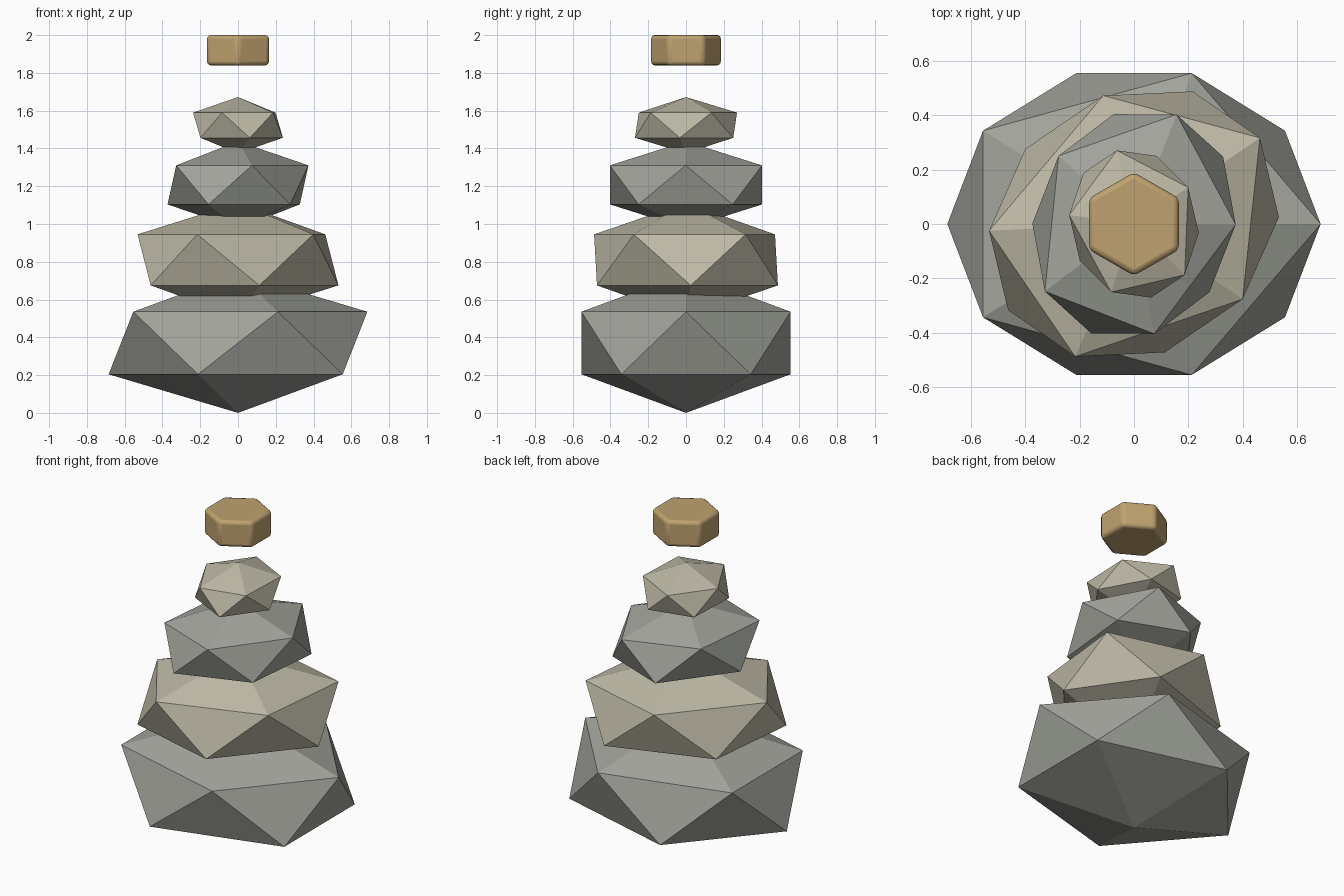
import bpy

if "Cube" in bpy.data.objects:
    bpy.data.objects.remove(bpy.data.objects["Cube"])


def material(name, color):
    m = bpy.data.materials.new(name)
    m.diffuse_color = (*color, 1)
    m.use_nodes = True
    m.node_tree.nodes["Principled BSDF"].inputs["Base Color"].default_value = m.diffuse_color
    return m


grey = material("grey_stone", (0.36, 0.37, 0.33))
beige = material("beige_stone", (0.51, 0.48, 0.38))
tan = material("tan_cap", (0.52, 0.36, 0.16))

# Stacked stones: centre height, long radius, half height
stones = [(0.37, 0.766, 0.37), (0.81, 0.626, 0.302),
          (1.207, 0.482, 0.231), (1.523, 0.31, 0.149)]
for i, (z, r, h) in enumerate(stones):
    bpy.ops.mesh.primitive_ico_sphere_add(
        subdivisions=1, radius=1, location=(0, 0, z), rotation=(0, 0, 0.6 * i))
    stone = bpy.context.object
    stone.name = f"stone_{i + 1}"
    stone.scale = (r, r * 0.85, h)
    stone.data.materials.append(beige if i % 2 else grey)

# Floating hexagonal cap with rounded edges
bpy.ops.mesh.primitive_cylinder_add(
    vertices=6, radius=0.19, depth=0.16, location=(0, 0, 1.92))
cap = bpy.context.object
cap.name = "floating_cap"
cap.data.materials.append(tan)
bevel = cap.modifiers.new("rounded_edges", "BEVEL")
bevel.width = 0.02
bevel.segments = 3
bpy.ops.object.shade_smooth_by_angle()
